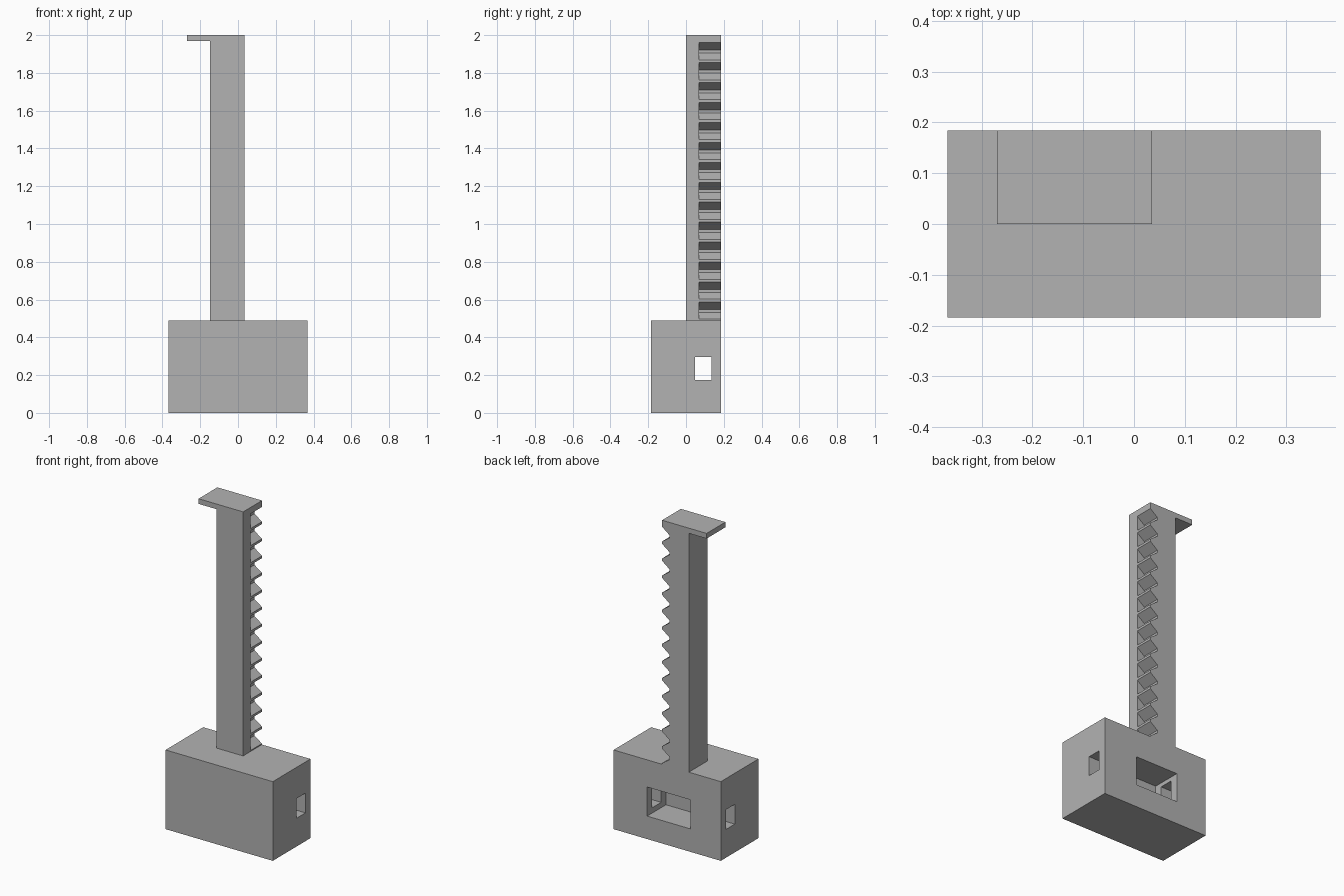
import bpy
import bmesh

if "Cube" in bpy.data.objects:
    bpy.data.objects.remove(bpy.data.objects["Cube"], do_unlink=True)

grey = bpy.data.materials.new("plain grey")
grey.use_nodes = True
grey.diffuse_color = (0.448, 0.448, 0.448, 1)
grey.node_tree.nodes["Principled BSDF"].inputs["Base Color"].default_value = grey.diffuse_color


def extrude_profiles(name, outlines, y0, y1):
    """Solid made of (x, z) outlines extruded from y0 to y1."""
    bm = bmesh.new()
    for outline in outlines:
        face = bm.faces.new([bm.verts.new((x, y0, z)) for x, z in outline])
        grown = bmesh.ops.extrude_face_region(bm, geom=[face])["geom"]
        verts = [v for v in grown if isinstance(v, bmesh.types.BMVert)]
        bmesh.ops.translate(bm, verts=verts, vec=(0, y1 - y0, 0))
    # The starting caps stay in place, so only the winding needs fixing
    bmesh.ops.recalc_face_normals(bm, faces=bm.faces)
    mesh = bpy.data.meshes.new(name)
    bm.to_mesh(mesh)
    bm.free()
    mesh.materials.append(grey)
    obj = bpy.data.objects.new(name, mesh)
    bpy.context.collection.objects.link(obj)
    return obj


def rect(x0, x1, z0, z1):
    return [(x0, z0), (x1, z0), (x1, z1), (x0, z1)]


def cut(obj, cutter):
    """Subtract the cutter, apply the result and drop the cutter."""
    cutter.hide_render = True
    mod = obj.modifiers.new("cut", "BOOLEAN")
    mod.operation = "DIFFERENCE"
    mod.solver = "EXACT"
    mod.object = cutter
    bpy.context.view_layer.objects.active = obj
    bpy.ops.object.modifier_apply(modifier=mod.name)
    bpy.data.objects.remove(cutter, do_unlink=True)


HALF_X, HALF_Y, BASE_TOP = 0.367, 0.184, 0.49

# Base block with a pocket open at the back and a tunnel from side to side
base = extrude_profiles("base_block", [rect(-HALF_X, HALF_X, 0, BASE_TOP)], -HALF_Y, HALF_Y)
cut(base, extrude_profiles("pocket_cutter", [rect(-0.158, 0.137, 0.142, 0.322)], 0, 0.3))
cut(base, extrude_profiles("tunnel_cutter", [rect(-0.5, 0.5, 0.175, 0.297)], 0.047, 0.135))

# Upright arm with a thin tab at the top
LEFT, RIGHT, TAB = -0.148, 0.035, -0.27
arm = extrude_profiles("rack_arm", [[
    (LEFT, BASE_TOP), (RIGHT, BASE_TOP), (RIGHT, 2), (TAB, 2), (TAB, 1.968), (LEFT, 1.968),
]], 0, HALF_Y)

# Row of tapered notches that leaves the teeth of the rack
VALLEY, OUTSIDE, PITCH = -0.016, 0.1, 0.1056
notches = []
for i in range(14):
    top = 1.96 - i * PITCH
    notches.append([
        (OUTSIDE, top), (RIGHT, top), (VALLEY, top - 0.039),
        (VALLEY, top - 0.055), (RIGHT, top - 0.091), (OUTSIDE, top - 0.091),
    ])
cut(arm, extrude_profiles("notch_cutter", notches, 0.07, 0.3))
